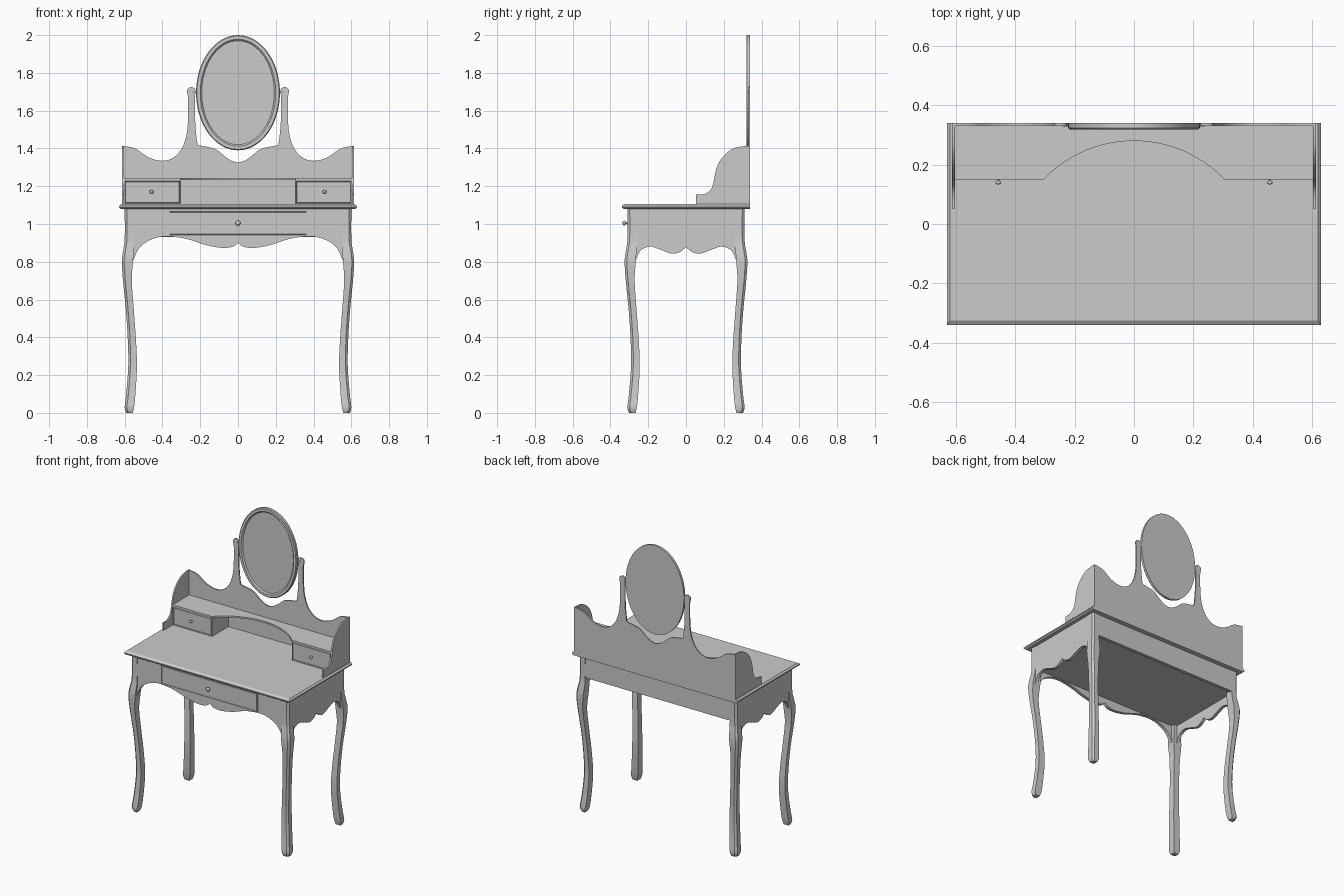
import bpy, bmesh, math
from mathutils import Vector

if "Cube" in bpy.data.objects:
    bpy.data.objects.remove(bpy.data.objects["Cube"])


def finish(name, bm, angle=30):
    bmesh.ops.recalc_face_normals(bm, faces=bm.faces)
    me = bpy.data.meshes.new(name)
    bm.to_mesh(me)
    bm.free()
    ob = bpy.data.objects.new(name, me)
    bpy.context.collection.objects.link(ob)
    for p in me.polygons:
        p.use_smooth = True
    me.set_sharp_from_angle(angle=math.radians(angle))
    return ob


def smooth(pts, n=5):
    """Catmull-Rom curve through the points"""
    p = [Vector(q) for q in pts]
    p = [p[0]] + p + [p[-1]]
    out = []
    for a, b, c, d in zip(p, p[1:], p[2:], p[3:]):
        for k in range(n):
            t = k / n
            out.append(0.5 * (2 * b + (c - a) * t + (2 * a - 5 * b + 4 * c - d) * t ** 2
                              + (3 * b - a - 3 * c + d) * t ** 3))
    return out + [p[-1]]


def mirrored(half):
    """Curve from the centre outwards -> full curve left to right"""
    return [Vector((-q[0], q[1])) for q in reversed(half)] + [Vector(q) for q in half[1:]]


def loft(name, rings, angle=30):
    """Skin a list of equal closed rings and cap both ends"""
    bm = bmesh.new()
    vs = [[bm.verts.new(p) for p in r] for r in rings]
    n = len(rings[0])
    for a, b in zip(vs, vs[1:]):
        for i in range(n):
            bm.faces.new((a[i], a[(i + 1) % n], b[(i + 1) % n], b[i]))
    bm.faces.new(vs[0])
    bm.faces.new(vs[-1])
    return finish(name, bm, angle)


def prism(name, pts, axis, lo, hi):
    """Extrude a 2D outline along one axis"""
    place = {'x': lambda p, t: (t, p[0], p[1]),
             'y': lambda p, t: (p[0], t, p[1]),
             'z': lambda p, t: (p[0], p[1], t)}[axis]
    return loft(name, [[place(p, t) for p in pts] for t in (lo, hi)])


def drawer(name, x0, x1, y0, y1, z0, z1):
    """Box whose front carries a grooved outline"""
    ob = prism(name, [(x0, z0), (x1, z0), (x1, z1), (x0, z1)], 'y', y0, y1)
    bm = bmesh.new()
    bm.from_mesh(ob.data)
    front = [min(bm.faces, key=lambda f: f.calc_center_median().y)]
    for thick, depth in ((0.006, 0), (0.003, -0.008), (0.003, 0.008)):
        bmesh.ops.inset_region(bm, faces=front, thickness=thick, depth=depth)
    bm.to_mesh(ob.data)
    bm.free()
    ob.data.set_sharp_from_angle(angle=math.radians(30))


def ellipse(cx, y, cz, rx, rz, n):
    return [(cx + rx * math.cos(2 * math.pi * i / n), y, cz + rz * math.sin(2 * math.pi * i / n))
            for i in range(n)]


def knob(name, x, y, z, s):
    prof = [(0, 0.5), (-0.6, 0.35), (-0.9, 0.9), (-1.3, 1), (-1.7, 0.75), (-1.85, 0.3)]
    loft(name, [ellipse(x, y + d * s, z, r * s, r * s, 16) for d, r in prof], 50)


# Cabriole legs: height, inner face, outer face
leg = smooth([(0, .558, .592), (.03, .55, .6), (.1, .543, .592), (.25, .535, .581),
              (.4, .541, .584), (.55, .552, .594), (.7, .562, .609), (.8, .556, .615),
              (.86, .552, .608), (.92, .55, .6), (1.08, .55, .6)], 4)
for sx, nx in ((-1, "left"), (1, "right")):
    for sy, ny in ((-1, "front"), (1, "back")):
        rings = []
        for z, i, o in leg:
            c, d = 0.012, 0.29
            sec = [(i, i - d), (o, i - d), (o, o - d - c), (o - c, o - d), (i, o - d)]
            rings.append([(sx * x, sy * y, z) for x, y in sec])
        loft(f"{ny}_{nx}_leg", rings)

# Scalloped aprons, plain back apron and bottom board
front = mirrored(smooth([(0, .9), (.03, .879), (.09, .874), (.175, .89), (.28, .923),
                         (.39, .934), (.47, .913), (.525, .87), (.557, .8)]))
prism("front_apron", front + [(.557, 1.08), (-.557, 1.08)], 'y', -.307, -.285)
side = mirrored(smooth([(0, .878), (.03, .853), (.075, .843), (.14, .866), (.19, .88),
                        (.24, .86), (.268, .8)]))
for s, n in ((-1, "left"), (1, "right")):
    prism(n + "_apron", side + [(.268, 1.08), (-.268, 1.08)], 'x', s * .576, s * .597)
prism("back_apron", [(-.56, .93), (.56, .93), (.56, 1.08), (-.56, 1.08)], 'y', .285, .307)
prism("bottom_board", [(-.58, -.29), (.58, -.29), (.58, .29), (-.58, .29)], 'z', .935, .947)

# Table top with moulded front and side edges
loft("table_top", [[(-x, f, z), (x, f, z), (x, .34, z), (-x, .34, z)]
                   for x, f, z in ((.62, -.33, 1.08), (.63, -.34, 1.088),
                                   (.63, -.34, 1.095), (.62, -.325, 1.105))])

# Wide drawer
drawer("wide_drawer", -.368, .368, -.311, -.295, .938, 1.07)
knob("wide_drawer_knob", 0, -.311, 1.005, .013)

# Back panel with the two mirror posts in one outline
half = (smooth([(0, 1.326), (.035, 1.335), (.07, 1.358), (.12, 1.397), (.185, 1.412), (.212, 1.417)])
        + smooth([(.217, 1.435), (.226, 1.53), (.228, 1.67)])
        + [Vector((.247 + .023 * math.cos(a), 1.702 + .023 * math.sin(a)))
           for a in [math.radians(200 - 22 * k) for k in range(11)]]
        + smooth([(.264, 1.67), (.264, 1.57), (.272, 1.475), (.3, 1.395), (.35, 1.347),
                  (.41, 1.335), (.477, 1.355), (.545, 1.4), (.612, 1.413)]))
prism("back_panel", mirrored(half) + [(.612, 1.105), (-.612, 1.105)], 'y', .331, .34)

# Curved side panels and small drawers
wing = [(.34, 1.105), (.053, 1.105), (.053, 1.155)] + smooth(
    [(.085, 1.156), (.115, 1.167), (.14, 1.2), (.16, 1.29), (.19, 1.35), (.245, 1.397),
     (.3, 1.411), (.34, 1.413)])
for s, n in ((-1, "left"), (1, "right")):
    prism(n + "_side_panel", wing, 'x', s * .603, s * .613)
    x0, x1 = sorted((s * .303, s * .603))
    drawer(n + "_small_drawer", x0, x1, .152, .332, 1.105, 1.232)
    knob(n + "_small_drawer_knob", s * .458, .152, 1.17, .01)

# Shelf with concave front edge
arc = [(.4228 * math.sin(a), -.1428 + .4228 * math.cos(a))
       for a in [math.radians(-46.2 + 92.4 * k / 24) for k in range(25)]]
prism("shelf", [(-.604, .15)] + arc + [(.604, .15), (.604, .332), (-.604, .332)], 'z', 1.232, 1.243)

# Oval mirror with framed rim, and pivots into the posts
loft("oval_mirror", [ellipse(0, y, 1.695, .222 - d, .305 - d, 64)
                     for y, d in ((.34, 0), (.324, 0), (.319, .005), (.319, .022), (.327, .03))])
prism("mirror_pivot", [(.332 + .004 * math.cos(k * math.pi / 4), 1.7 + .004 * math.sin(k * math.pi / 4))
                       for k in range(8)], 'x', -.24, -.21)
prism("mirror_pivot_right", [(.332 + .004 * math.cos(k * math.pi / 4), 1.7 + .004 * math.sin(k * math.pi / 4))
                             for k in range(8)], 'x', .21, .24)
